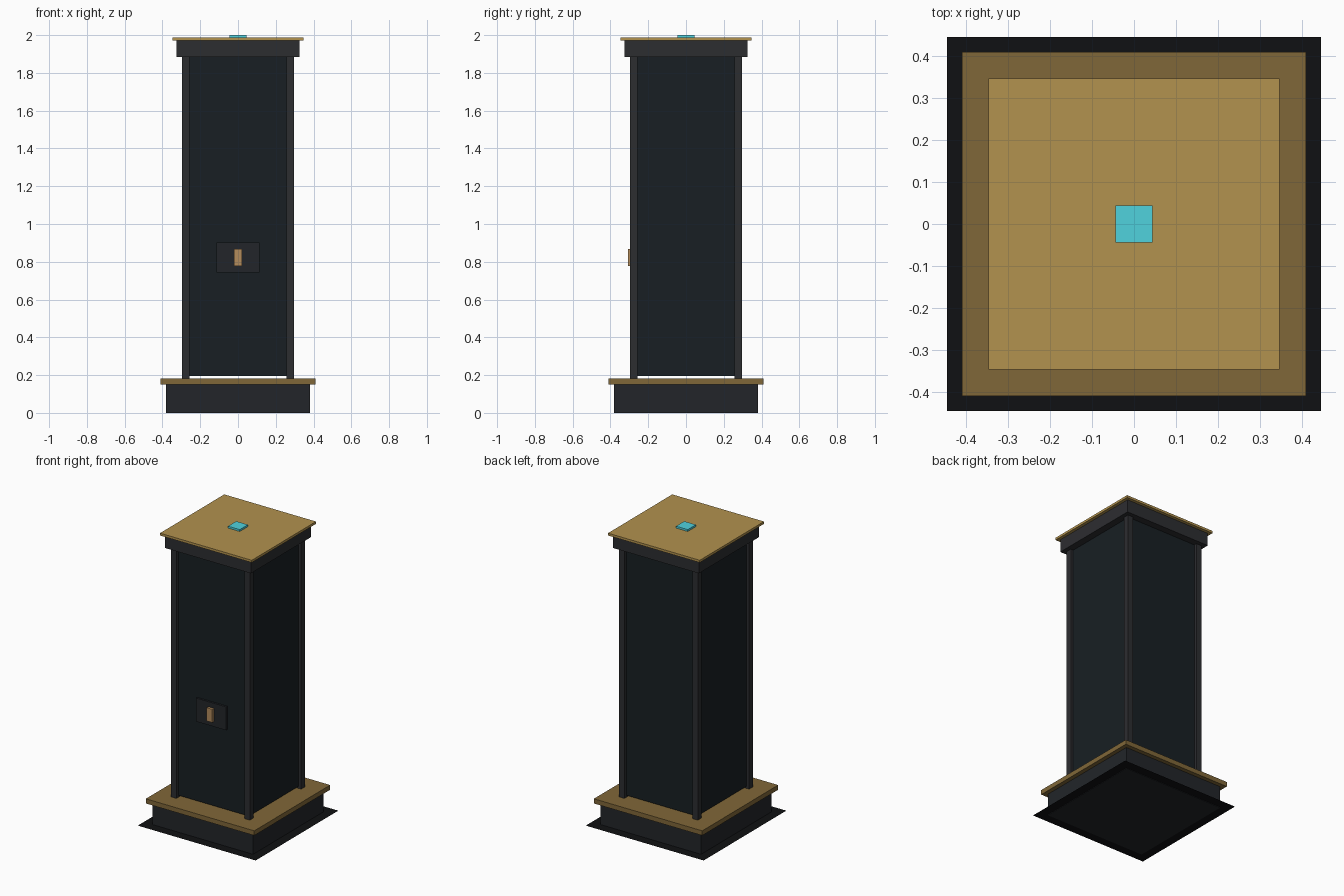
import bpy
import bmesh
from mathutils import Vector

default = bpy.data.objects.get("Cube")
if default:
    bpy.data.objects.remove(default, do_unlink=True)


def linear(c):
    return c / 12.92 if c <= 0.04045 else ((c + 0.055) / 1.055) ** 2.4


def make_material(name, r, g, b):
    """Material from display colour values of 0 to 255."""
    colour = (*(linear(c / 255) for c in (r, g, b)), 1)
    mat = bpy.data.materials.new(name)
    mat.use_nodes = True
    mat.diffuse_color = colour
    shader = next(n for n in mat.node_tree.nodes if n.type == "BSDF_PRINCIPLED")
    shader.inputs["Base Color"].default_value = colour
    return mat


def finish(name, bm, mat):
    mesh = bpy.data.meshes.new(name)
    bm.to_mesh(mesh)
    bm.free()
    mesh.materials.append(mat)
    obj = bpy.data.objects.new(name, mesh)
    bpy.context.collection.objects.link(obj)
    return obj


def box(name, mat, x, y, z):
    """Box spanning the given (low, high) ranges."""
    bm = bmesh.new()
    bmesh.ops.create_cube(bm, size=1)
    low, high = (Vector(v) for v in zip(x, y, z))
    bmesh.ops.scale(bm, vec=high - low, verts=bm.verts)
    bmesh.ops.translate(bm, vec=(low + high) / 2, verts=bm.verts)
    return finish(name, bm, mat)


def slab(name, mat, half, bottom, top):
    """Square block centred on the vertical axis."""
    return box(name, mat, (-half, half), (-half, half), (bottom, top))


black = make_material("black", 16, 17, 19)
charcoal = make_material("charcoal", 34, 37, 41)
frame_grey = make_material("frame_grey", 44, 45, 48)
glass = make_material("dark_glass", 24, 31, 35)
dark_gold = make_material("dark_gold", 128, 103, 56)
gold = make_material("gold", 178, 146, 78)
copper = make_material("copper", 180, 140, 92)
cyan = make_material("cyan", 80, 210, 222)

# Ground sheet and plinth
bm = bmesh.new()
bmesh.ops.create_grid(bm, x_segments=1, y_segments=1, size=0.445)
sheet = finish("floor_sheet", bm, black)
sheet.location.z = 0.003
slab("plinth", charcoal, 0.38, 0, 0.15)
slab("plinth_trim", dark_gold, 0.409, 0.15, 0.182)

# Glazed body, lifted slightly off the plinth
slab("body", glass, 0.277, 0.196, 1.884)

# Corner posts
for side, sx in (("left", 1), ("right", -1)):
    for end, sy in (("front", -1), ("back", 1)):
        x, y = (sorted((s * 0.257, s * 0.297)) for s in (sx, sy))
        box(f"{end}_{side}_post", frame_grey, x, y, (0.182, 1.884))

# Latch on the front
box("latch_plate", charcoal, (-0.113, 0.113), (-0.29, -0.27), (0.743, 0.903))
box("latch_handle", copper, (-0.021, 0.021), (-0.308, -0.28), (0.778, 0.868))

# Crown
slab("cap", frame_grey, 0.325, 1.884, 1.971)
slab("cap_trim", gold, 0.346, 1.971, 1.987)
slab("top_light", cyan, 0.044, 1.987, 2)
